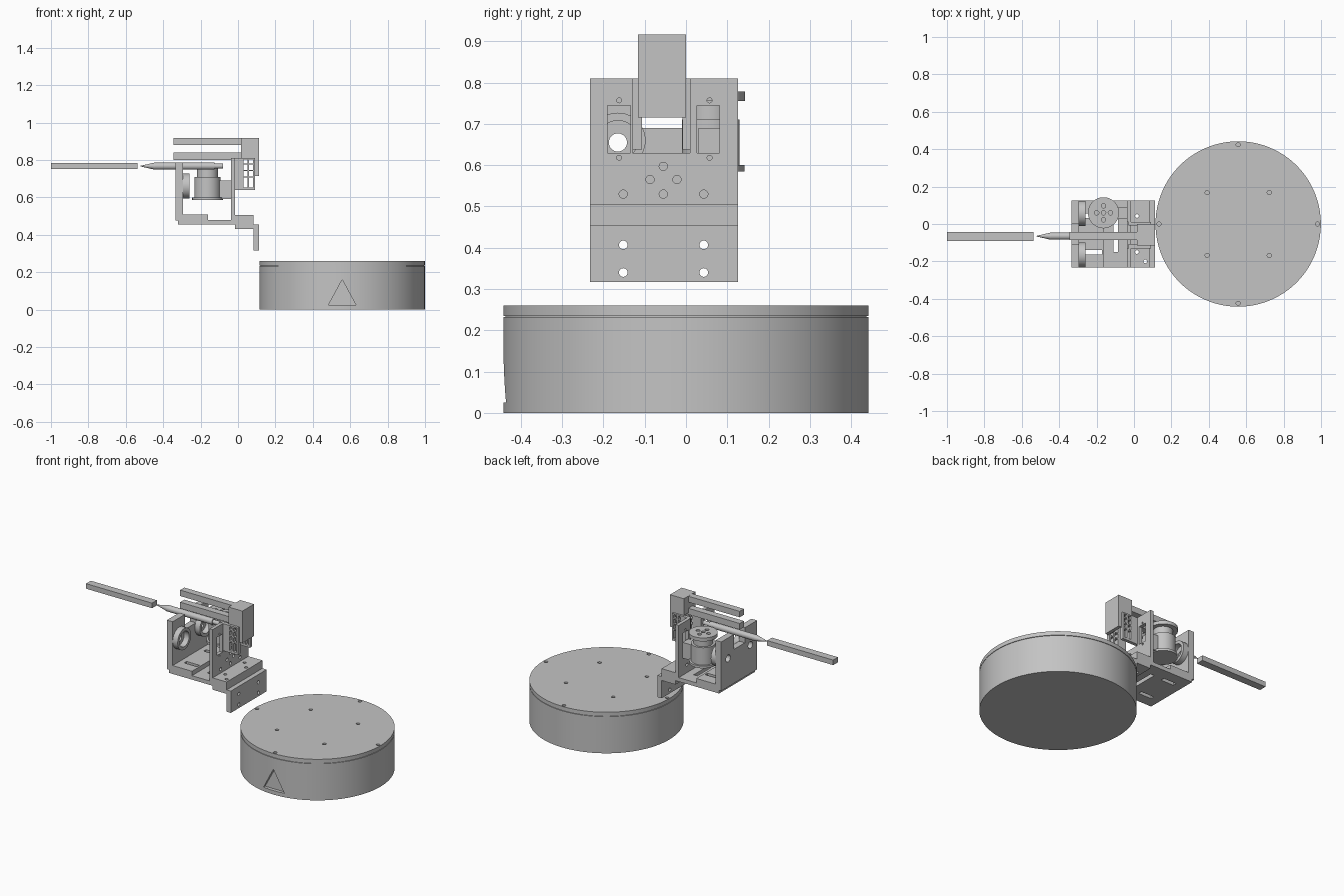
import bpy, bmesh, math
from mathutils import Matrix, Vector

if "Cube" in bpy.data.objects:
    bpy.data.objects.remove(bpy.data.objects["Cube"])

grey = bpy.data.materials.new("plain_grey")
grey.diffuse_color = (0.55, 0.55, 0.55, 1)
grey.use_nodes = True
grey.node_tree.nodes["Principled BSDF"].inputs["Base Color"].default_value = grey.diffuse_color
ROT = {'z': Matrix(), 'x': Matrix.Rotation(math.pi / 2, 4, 'Y'),
       'y': Matrix.Rotation(-math.pi / 2, 4, 'X')}


def box(bm, x0, x1, y0, y1, z0, z1):
    c = Vector(((x0 + x1) / 2, (y0 + y1) / 2, (z0 + z1) / 2))
    bmesh.ops.create_cube(bm, size=1, matrix=Matrix.Translation(c) @
                          Matrix.Diagonal((x1 - x0, y1 - y0, z1 - z0, 1)))


def cyl(bm, axis, a, b, centre, r, r2=None, n=32):
    """Cylinder from a to b along axis; centre gives the other two coordinates."""
    c = list(centre)
    c.insert('xyz'.index(axis), (a + b) / 2)
    bmesh.ops.create_cone(bm, cap_ends=True, segments=n, radius1=r,
                          radius2=r if r2 is None else r2, depth=b - a,
                          matrix=Matrix.Translation(c) @ ROT[axis])


def prism(bm, pts, y0, y1):
    """Extrude an x-z outline along y."""
    f = bm.faces.new([bm.verts.new((x, y0, z)) for x, z in pts])
    ext = bmesh.ops.extrude_face_region(bm, geom=[f])['geom']
    bmesh.ops.translate(bm, vec=(0, y1 - y0, 0),
                        verts=[v for v in ext if isinstance(v, bmesh.types.BMVert)])


def finish(name, bm):
    bmesh.ops.recalc_face_normals(bm, faces=bm.faces)
    me = bpy.data.meshes.new(name)
    bm.to_mesh(me)
    bm.free()
    ob = bpy.data.objects.new(name, me)
    bpy.context.collection.objects.link(ob)
    me.materials.append(grey)
    return ob


def cut(ob, bm):
    tool = finish("cutter", bm)
    m = ob.modifiers.new("cut", 'BOOLEAN')
    m.operation, m.object, m.solver = 'DIFFERENCE', tool, 'EXACT'
    bpy.context.view_layer.objects.active = ob
    bpy.ops.object.modifier_apply(modifier=m.name)
    bpy.data.objects.remove(tool)


# round base drum with a triangular recess at the front
CX = 0.557
bm = bmesh.new()
cyl(bm, 'z', 0, 0.232, (CX, 0), 0.442, n=128)
drum = finish("base_drum", bm)
bm = bmesh.new()
prism(bm, [(CX - 0.073, 0.025), (CX + 0.073, 0.025), (CX, 0.16)], -0.5, -0.42)
cut(drum, bm)

# drum lid, separated by a thin seam
bm = bmesh.new()
cyl(bm, 'z', 0.231, 0.236, (CX, 0), 0.437, n=128)
finish("lid_seam", bm)
bm = bmesh.new()
cyl(bm, 'z', 0.235, 0.26, (CX, 0), 0.442, n=128)
lid = finish("drum_lid", bm)
bm = bmesh.new()
for dx, dy in [(0.424, 0), (-0.424, 0), (0, 0.424), (0, -0.424),
               (0.166, 0.168), (-0.166, 0.168), (0.166, -0.168), (-0.166, -0.168)]:
    cyl(bm, 'z', 0.24, 0.3, (CX + dx, dy), 0.011, n=20)
cut(lid, bm)

# bracket: left wall, floor, right wall, step and hanging leg in one outline
bm = bmesh.new()
prism(bm, [(-.335, .475), (-.32, .475), (-.32, .455), (-.015, .455), (-.015, .43),
           (.083, .43), (.083, .317), (.112, .317), (.112, .455), (.083, .455),
           (.083, .505), (-.015, .505), (-.015, .81), (-.037, .81), (-.037, .48),
           (-.16, .48), (-.16, .508), (-.295, .508), (-.295, .785), (-.335, .785)],
      -0.232, 0.126)
bracket = finish("bracket", bm)
bm = bmesh.new()
box(bm, -.05, 0, -.13, .01, .63, .9)              # gap in the right wall
box(bm, -.36, -.27, -.11, 0, .69, .9)             # notch in the left wall
for y0, y1 in [(-.19, -.13), (.027, .085)]:       # actuator windows
    if y0 < 0:
        y1 = -.1301
    box(bm, -.05, 0, y0, y1 - .004, .63, .745)
for y in (-.162, .057):                           # screw holes by the windows
    for z in (.757, .618):
        cyl(bm, 'x', -.05, 0, (y, z), .006, n=16)
for y, z in [(-.055, .597), (-.087, .565), (-.022, .565),
             (-.152, .53), (-.055, .53), (.043, .53)]:
    cyl(bm, 'x', -.05, 0, (y, z), .01, n=20)
for y in (-.152, .043):
    for z in (.407, .34):
        cyl(bm, 'x', .07, .13, (y, z), .0105, n=20)
    box(bm, -.262, -.172, y - .012, y + .012, .44, .53)   # floor slots
for x, y in [(.016, .043), (.06, -.005), (.016, -.15), (.06, -.2)]:
    cyl(bm, 'z', .4, .52, (x, y), .01, n=20)
box(bm, -.11, -.085, -.15, .045, .44, .5)
for y in (-.165, .057):                           # shaft holes in the left wall
    cyl(bm, 'x', -.35, -.28, (y, .655), .022)
cut(bracket, bm)

# bearing rings on the inside of the left wall
for name, y in (("front_bearing", -.165), ("rear_bearing", .057)):
    bm = bmesh.new()
    cyl(bm, 'x', -.297, -.26, (y, .66), .067, n=48)
    ring = finish(name, bm)
    bm = bmesh.new()
    cyl(bm, 'x', -.31, -.25, (y, .66), .048, n=48)
    cut(ring, bm)

# upright motor with a drilled top disc
bm = bmesh.new()
M = (-.163, .06)
cyl(bm, 'z', .585, .6, M, .082, n=48)
cyl(bm, 'z', .6, .71, M, .07, n=48)
cyl(bm, 'z', .71, .757, M, .056, n=48)
box(bm, -.11, -.038, .03, .09, .59, .69)
finish("motor_body", bm)
bm = bmesh.new()
cyl(bm, 'z', .756, .778, M, .083, n=48)
disc = finish("motor_disc", bm)
bm = bmesh.new()
for dx, dy in [(0, 0), (.037, 0), (-.037, 0), (0, .037), (0, -.037)]:
    cyl(bm, 'z', .765, .8, (M[0] + dx, M[1] + dy), .012, n=20)
cut(disc, bm)

# slotted guide plates either side of the gap
for name, y0, y1 in (("front_guide", -.13, -.106), ("rear_guide", -.009, .011)):
    bm = bmesh.new()
    box(bm, -.03, .09, y0, y1, .638, .81)
    guide = finish(name, bm)
    bm = bmesh.new()
    for x0, x1 in ((.03, .05), (.06, .08)):
        for z0, z1 in ((.652, .705), (.712, .74), (.747, .775), (.782, .802)):
            box(bm, x0, x1, y0 - .02, y1 + .02, z0, z1)
    cut(guide, bm)

# slider block over the guides
bm = bmesh.new()
prism(bm, [(.015, .811), (.0905, .811), (.0905, .715), (.112, .715),
           (.112, .917), (.015, .917)], -.116, 0)
finish("slider_block", bm)

# two parallel beams
for name, z0, z1 in (("lower_beam", .801, .84), ("upper_beam", .879, .9165)):
    bm = bmesh.new()
    box(bm, -.345, .03, -.086, -.044, z0, z1)
    finish(name, bm)

# pointed rod and the loose bar ahead of it
bm = bmesh.new()
P = (-.065, .767)
cyl(bm, 'x', -.52, -.445, P, .002, .019)
cyl(bm, 'x', -.445, -.125, P, .019)
cyl(bm, 'x', -.125, -.08, P, .013)
finish("pointed_rod", bm)
bm = bmesh.new()
box(bm, -1, -.538, -.091, -.043, .752, .784)
finish("loose_bar", bm)

# smooth round faces, keep edges sharp
bpy.ops.object.select_all(action='SELECT')
bpy.context.view_layer.objects.active = drum
bpy.ops.object.shade_smooth_by_angle(angle=math.radians(30))
